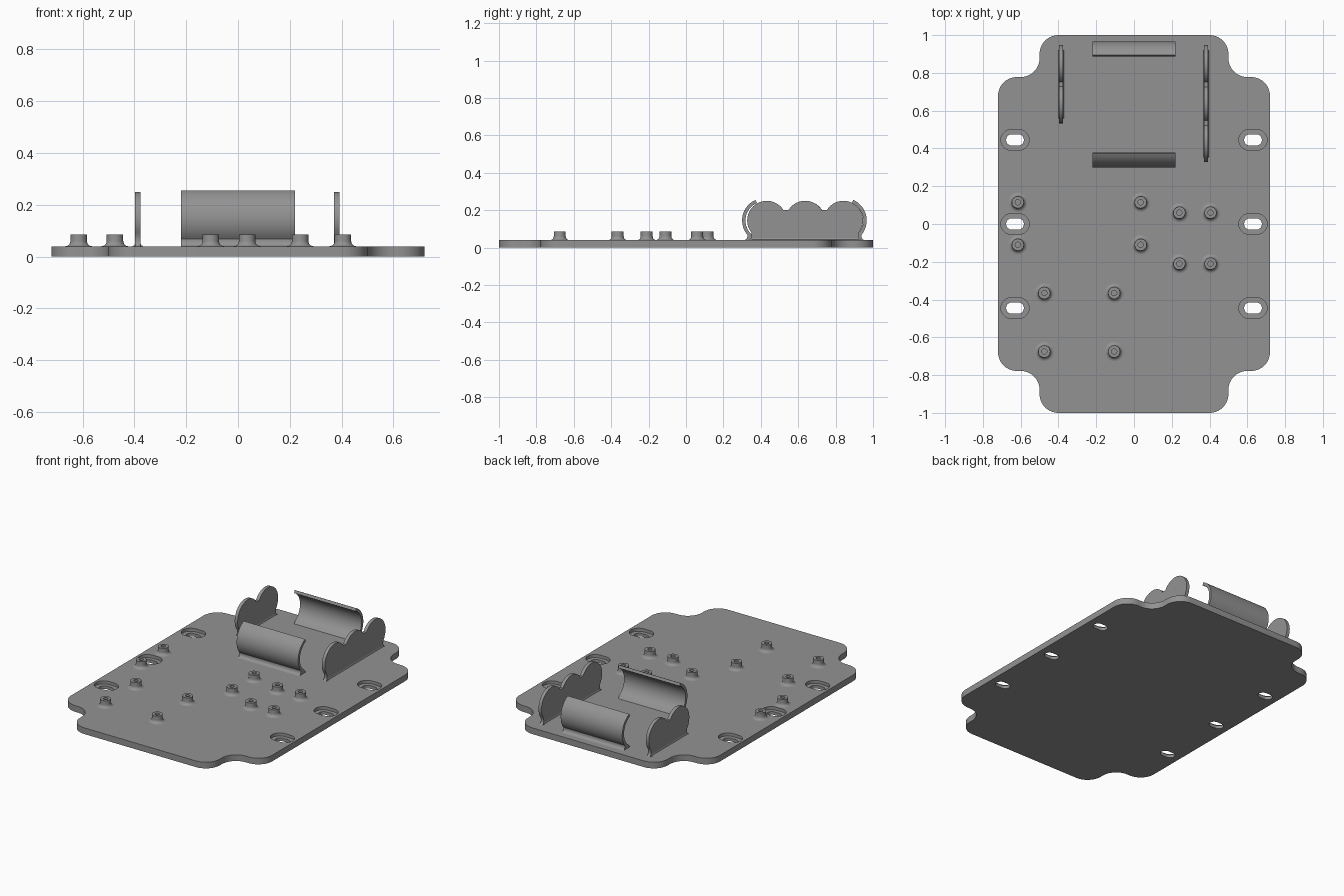
import bpy, bmesh, math
from mathutils import Vector

if "Cube" in bpy.data.objects:
    bpy.data.objects.remove(bpy.data.objects["Cube"])

grey = bpy.data.materials.new("plain grey")
grey.diffuse_color = (0.29, 0.29, 0.29, 1)
grey.use_nodes = True
grey.node_tree.nodes["Principled BSDF"].inputs["Base Color"].default_value = grey.diffuse_color
T = 0.04  # base thickness


def arc(cx, cy, r, a0, a1, n=10):
    out = []
    for i in range(n + 1):
        a = math.radians(a0 + (a1 - a0) * i / n)
        out.append((cx + r * math.cos(a), cy + r * math.sin(a)))
    return out


def prism(bm, pts, vec):
    """Extrude a closed outline of 3D points along vec."""
    face = bm.faces.new([bm.verts.new(p) for p in pts])
    new = bmesh.ops.extrude_face_region(bm, geom=[face], use_keep_orig=True)["geom"]
    bmesh.ops.translate(bm, vec=Vector(vec),
                        verts=[g for g in new if isinstance(g, bmesh.types.BMVert)])


def finish(bm, name, smooth=True):
    bmesh.ops.recalc_face_normals(bm, faces=bm.faces[:])
    me = bpy.data.meshes.new(name)
    bm.to_mesh(me)
    bm.free()
    me.materials.append(grey)
    ob = bpy.data.objects.new(name, me)
    bpy.context.collection.objects.link(ob)
    bpy.ops.object.select_all(action='DESELECT')
    ob.select_set(True)
    bpy.context.view_layer.objects.active = ob
    if smooth:
        bpy.ops.object.shade_smooth_by_angle(angle=math.radians(35))
    return ob


# Base plate with notched, rounded corners
q = arc(0.62, 0.678, 0.1, 0, 90) + arc(0.6, 0.878, 0.1, 270, 180) + arc(0.4, 0.9, 0.1, 0, 90)
outline = (q + [(-x, y) for x, y in reversed(q)] + [(-x, -y) for x, y in q]
           + [(x, -y) for x, y in reversed(q)])
bm = bmesh.new()
prism(bm, [(x, y, 0) for x, y in outline], (0, 0, T))
base = finish(bm, "base_plate", False)

# Mounting slots: through hole plus wider recess from above
for name, half, r, z0 in (("slot_cutter", 0.017, 0.03, -0.05), ("recess_cutter", 0.02, 0.055, 0.02)):
    bm = bmesh.new()
    for sx in (-0.63, 0.63):
        for y in (-0.445, 0, 0.445):
            slot = arc(sx + half, y, r, -90, 90, 14) + arc(sx - half, y, r, 90, 270, 14)
            prism(bm, [(a, b, z0) for a, b in slot], (0, 0, 0.1 - z0))
    cutter = finish(bm, name, False)
    cutter.hide_render = True
    mod = base.modifiers.new(name, 'BOOLEAN')
    mod.operation, mod.solver, mod.object = 'DIFFERENCE', 'EXACT', cutter
    bpy.context.view_layer.objects.active = base
    bpy.ops.object.modifier_apply(modifier=name)
    bpy.data.objects.remove(cutter)
bpy.ops.object.select_all(action='DESELECT')
base.select_set(True)
bpy.ops.object.shade_smooth_by_angle(angle=math.radians(35))

# Hollow standoffs with a flared foot
profile = [(0, 0.045), (0.014, 0.045), (0.014, 0.085), (0.032, 0.085)]
profile += arc(0.052, 0.06, 0.02, 180, 270, 6) + [(0.052, 0.035), (0, 0.035)]
groups = [((-0.615, 0.035), (0.115, -0.11)), ((0.24, 0.405), (0.06, -0.21)),
          ((-0.475, -0.105), (-0.365, -0.675))]
for xs, ys in groups:
    for x in xs:
        for y in ys:
            bm = bmesh.new()
            vs = [bm.verts.new((x + r, y, z)) for r, z in profile]
            es = [bm.edges.new(p) for p in zip(vs, vs[1:])]
            bmesh.ops.spin(bm, geom=vs + es, cent=(x, y, 0), axis=(0, 0, 1),
                           angle=2 * math.pi, steps=24, use_duplicate=False)
            bmesh.ops.remove_doubles(bm, verts=bm.verts[:], dist=1e-5)
            finish(bm, "standoff")

# Curved holder clips, front one mirrored to the back
clip = arc(0.42, 0.145, 0.12, 113.6, 220, 18)
clip += arc(0.308, 0.06, 0.02, 0, -90, 5)
clip += [(0.308, 0.036), (0.384, 0.036), (0.376, 0.042)]
clip += arc(0.42, 0.145, 0.102, 238, 113.6, 18)
for name, flip in (("front_clip", False), ("back_clip", True)):
    bm = bmesh.new()
    prism(bm, [(-0.22, 1.266 - y if flip else y, z) for y, z in clip], (0.44, 0, 0))
    finish(bm, name)


# Scalloped end walls, one lobe per cell
def end_wall(name, x0, x1, centres):
    r, zc = 0.105, 0.145
    cusp = math.degrees(math.asin(0.055 / r))
    pts = [(centres[-1] + 0.097, 0.036)]
    pts += arc(centres[-1] + 0.101, T + 0.02, 0.02, 270, 180, 4)
    for i, c in reversed(list(enumerate(centres))):
        start = -38 if i == len(centres) - 1 else cusp
        end = 218 if i == 0 else 180 - cusp
        pts += arc(c, zc, r, start, end, 20)
    pts += arc(centres[0] - 0.101, T + 0.02, 0.02, 0, -90, 4)
    pts += [(centres[0] - 0.097, 0.036)]
    bm = bmesh.new()
    prism(bm, [(x0, y, z) for y, z in pts], (x1 - x0, 0, 0))
    # small foot fillets along both faces
    y0, y1 = centres[0] - 0.08, centres[-1] + 0.08
    for x, s in ((x0, -1), (x1, 1)):
        foot = [(x, 0.038), (x, 0.052), (x + s * 0.003, 0.044), (x + s * 0.01, 0.04),
                (x + s * 0.01, 0.038)]
        prism(bm, [(a, y0, z) for a, z in foot], (0, y1 - y0, 0))
    finish(bm, name)


end_wall("left_end_wall", -0.397, -0.376, (0.638, 0.842))
end_wall("right_end_wall", 0.371, 0.392, (0.432, 0.637, 0.842))
